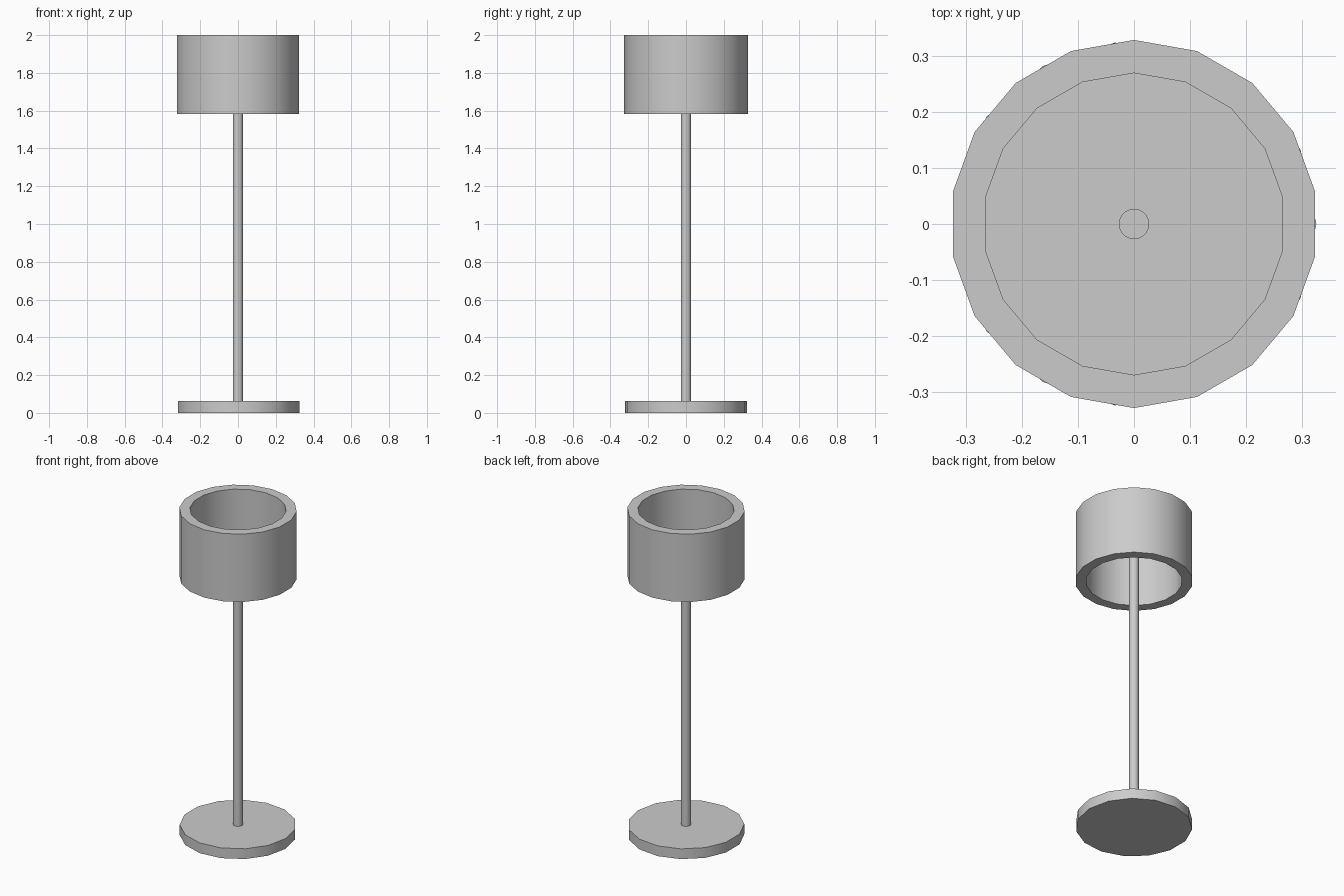
import bpy
import bmesh
import math

cube = bpy.data.objects.get("Cube")
if cube:
    bpy.data.objects.remove(cube, do_unlink=True)

GREY = (0.6, 0.6, 0.6, 1.0)
grey = bpy.data.materials.new("plain_grey")
grey.use_nodes = True
grey.diffuse_color = GREY
grey.node_tree.nodes["Principled BSDF"].inputs["Base Color"].default_value = GREY


def lathe(name, profile, sides, start, closed=False):
    """Spin a (radius, z) profile round z; open profiles get flat end caps."""
    bm = bmesh.new()
    rings = []
    for radius, z in profile:
        angles = [start + math.tau * i / sides for i in range(sides)]
        rings.append([bm.verts.new((radius * math.cos(a), radius * math.sin(a), z)) for a in angles])
    pairs = list(zip(rings, rings[1:]))
    if closed:
        pairs.append((rings[-1], rings[0]))
    else:
        bm.faces.new(rings[0])
        bm.faces.new(rings[-1])
    for low, high in pairs:
        for i in range(sides):
            j = (i + 1) % sides
            bm.faces.new((low[i], low[j], high[j], high[i]))
    bmesh.ops.recalc_face_normals(bm, faces=bm.faces[:])
    mesh = bpy.data.meshes.new(name)
    bm.to_mesh(mesh)
    bm.free()
    mesh.materials.append(grey)
    obj = bpy.data.objects.new(name, mesh)
    bpy.context.collection.objects.link(obj)
    bpy.ops.object.select_all(action='DESELECT')
    obj.select_set(True)
    bpy.context.view_layer.objects.active = obj
    bpy.ops.object.shade_smooth_by_angle(angle=math.radians(30))
    return obj


# Flat round foot
lathe("base", [(0.325, 0), (0.325, 0.063)], 15, 0)

# Slim pole ending inside the shade
lathe("pole", [(0.027, 0.03), (0.027, 1.8)], 32, 0)

# Thick open tube shade
OUTER, INNER, BOTTOM, TOP = 0.328, 0.269, 1.583, 2.0
lathe("shade", [(OUTER, BOTTOM), (OUTER, TOP), (INNER, TOP), (INNER, BOTTOM)],
      18, math.pi / 2, closed=True)
